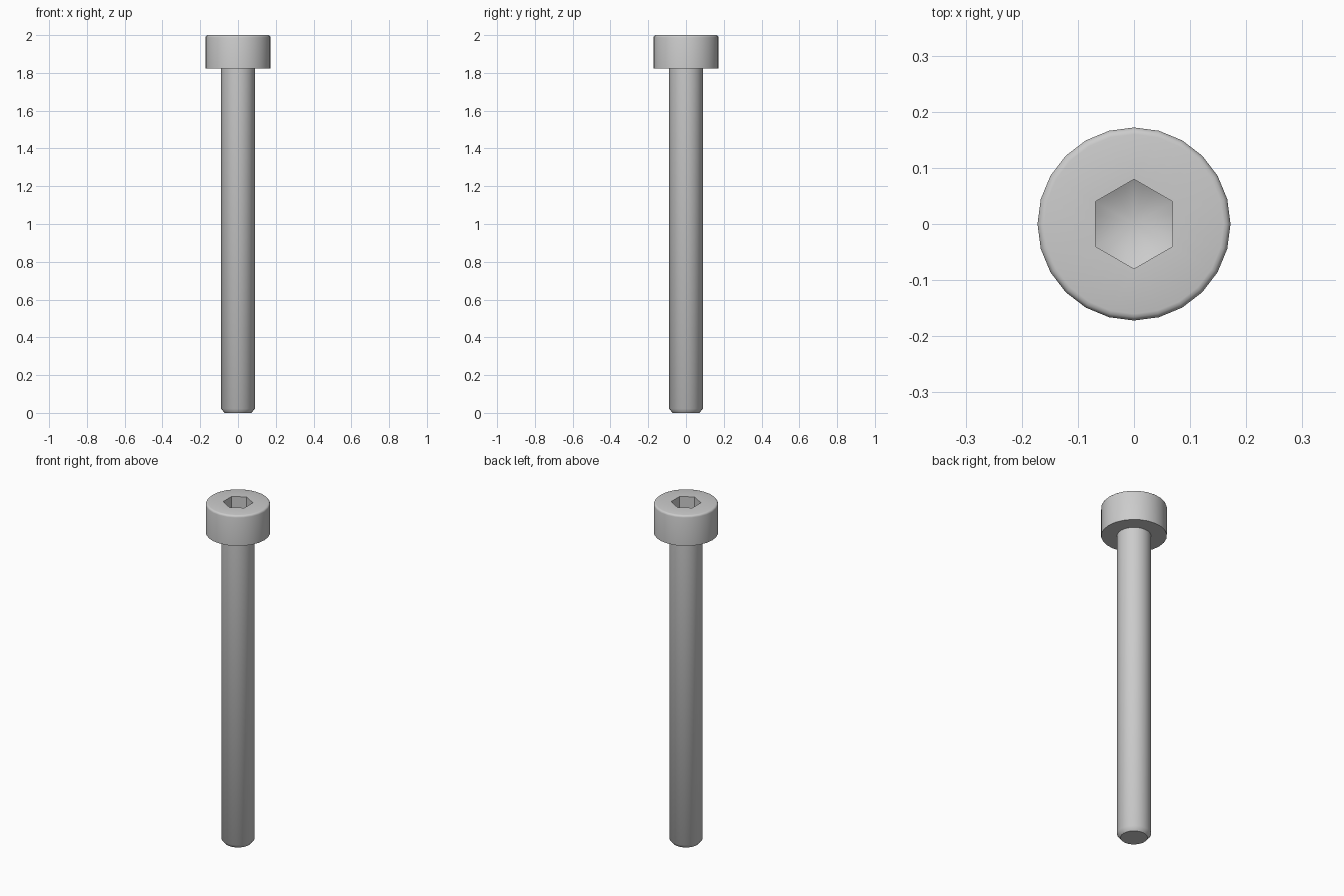
import bpy, bmesh, math

if "Cube" in bpy.data.objects:
    bpy.data.objects.remove(bpy.data.objects["Cube"])

SEG = 24
HEAD_R, SHAFT_R, HEAD_Z = 0.172, 0.089, 1.822
FLAT = 0.069                       # socket half width across flats

steel = bpy.data.materials.new("steel_grey")
steel.diffuse_color = (0.6, 0.6, 0.6, 1)
steel.use_nodes = True
steel.node_tree.nodes["Principled BSDF"].inputs["Base Color"].default_value = steel.diffuse_color


def circle(r, z):
    return [(r * math.cos(math.tau * i / SEG), r * math.sin(math.tau * i / SEG), z)
            for i in range(SEG)]


def hexagon(z_of_r):
    # Hexagon with corners on the y axis, sampled at the same angles as the circles
    pts = []
    for i in range(SEG):
        deg = i * 360 // SEG
        r = FLAT / math.cos(math.radians((deg + 30) % 60 - 30))
        a = math.radians(deg)
        pts.append((r * math.cos(a), r * math.sin(a), z_of_r(r)))
    return pts


def skin(name, rings):
    # Bridge consecutive rings; a one-point ring closes to a tip
    bm = bmesh.new()
    loops = [[bm.verts.new(p) for p in ring] for ring in rings]
    for a, b in zip(loops, loops[1:]):
        for i in range(SEG):
            j = (i + 1) % SEG
            if len(a) == 1:
                bm.faces.new((a[0], b[j], b[i]))
            elif len(b) == 1:
                bm.faces.new((a[i], a[j], b[0]))
            else:
                bm.faces.new((a[i], a[j], b[j], b[i]))
    mesh = bpy.data.meshes.new(name)
    bm.to_mesh(mesh)
    bm.free()
    mesh.materials.append(steel)
    ob = bpy.data.objects.new(name, mesh)
    bpy.context.collection.objects.link(ob)
    bpy.ops.object.select_all(action='DESELECT')
    ob.select_set(True)
    bpy.context.view_layer.objects.active = ob
    bpy.ops.object.shade_smooth_by_angle(angle=math.radians(40))


# Shaft with chamfered end
skin("shaft", [[(0, 0, 0)], circle(0.071, 0), circle(SHAFT_R, 0.022),
               circle(SHAFT_R, HEAD_Z)])

# Head: underside, wall, rounded rim, hex socket with drilled cone bottom
fillet = 0.012
rim = [circle(HEAD_R - fillet + fillet * math.cos(t), 2 - fillet + fillet * math.sin(t))
       for t in (math.radians(30 * k) for k in range(4))]
tip = 1.865
slope = math.tan(math.radians(30))
skin("head", [circle(SHAFT_R, HEAD_Z), circle(HEAD_R, HEAD_Z), *rim,
              hexagon(lambda r: 2), hexagon(lambda r: tip + slope * r),
              [(0, 0, tip)]])
